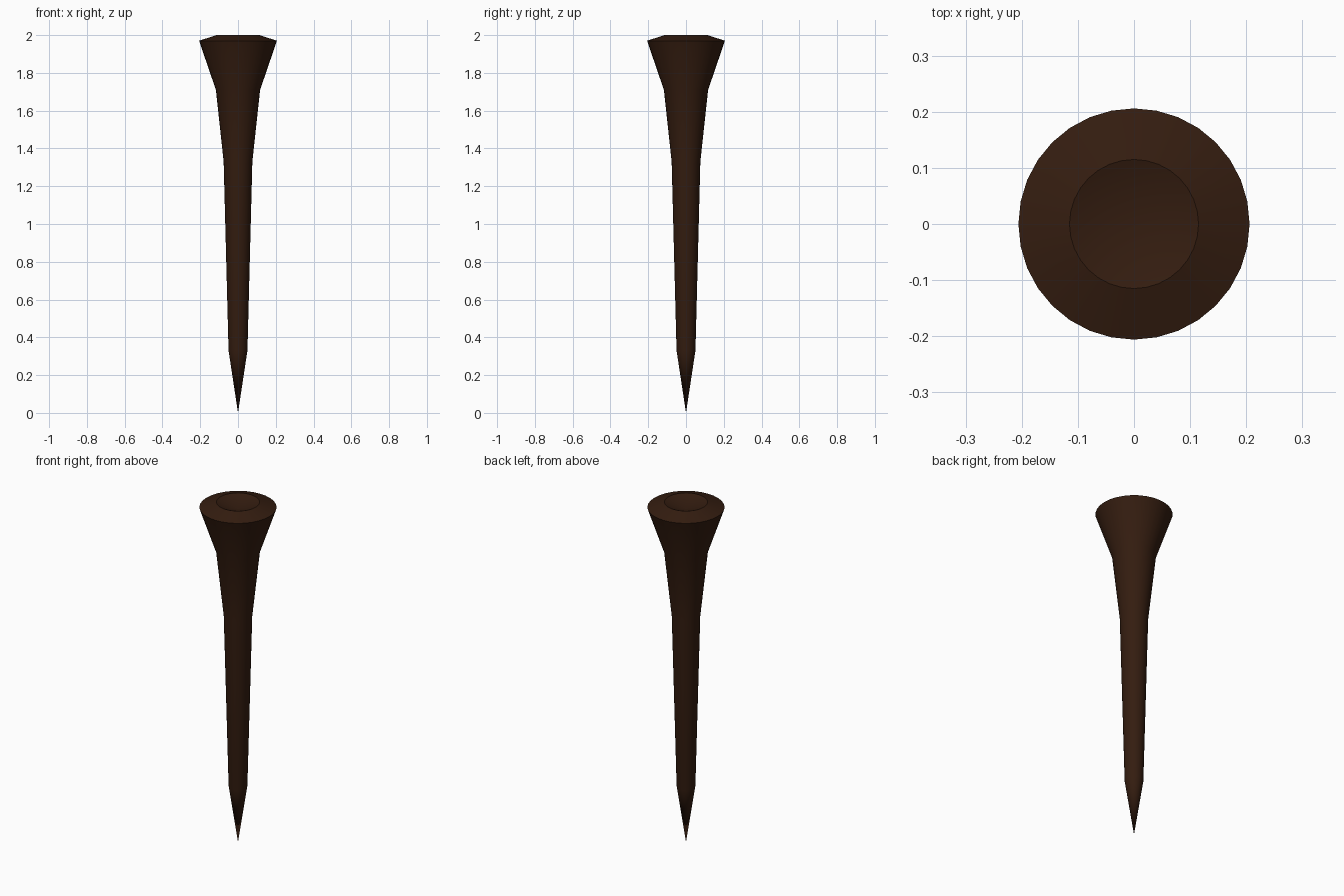
import bpy, bmesh, math

if "Cube" in bpy.data.objects:
    bpy.data.objects.remove(bpy.data.objects["Cube"])

SIDES = 32

# Silhouette (radius, height) from the pointed tip up to the cupped head
profile = [(0.0, 0.0), (0.05, 0.33), (0.076, 1.33), (0.117, 1.71),
           (0.206, 1.97), (0.115, 2.0), (0.0, 1.96)]

# Spin the profile around z
bm = bmesh.new()
verts = [bm.verts.new((r, 0, z)) for r, z in profile]
edges = [bm.edges.new(pair) for pair in zip(verts, verts[1:])]
bmesh.ops.spin(bm, geom=verts + edges, cent=(0, 0, 0), axis=(0, 0, 1),
               angle=math.tau, steps=SIDES)
bmesh.ops.remove_doubles(bm, verts=bm.verts, dist=0.0005)
bmesh.ops.recalc_face_normals(bm, faces=bm.faces)
mesh = bpy.data.meshes.new("golf_tee")
bm.to_mesh(mesh)
bm.free()

tee = bpy.data.objects.new("golf_tee", mesh)
bpy.context.collection.objects.link(tee)

# Dark stained wood
wood = bpy.data.materials.new("dark_wood")
wood.diffuse_color = (0.034, 0.012, 0.005, 1)
wood.use_nodes = True
wood.node_tree.nodes["Principled BSDF"].inputs["Base Color"].default_value = wood.diffuse_color
mesh.materials.append(wood)

# Smooth round sides, crisp rim
bpy.context.view_layer.objects.active = tee
tee.select_set(True)
bpy.ops.object.shade_smooth_by_angle(angle=math.radians(14))
